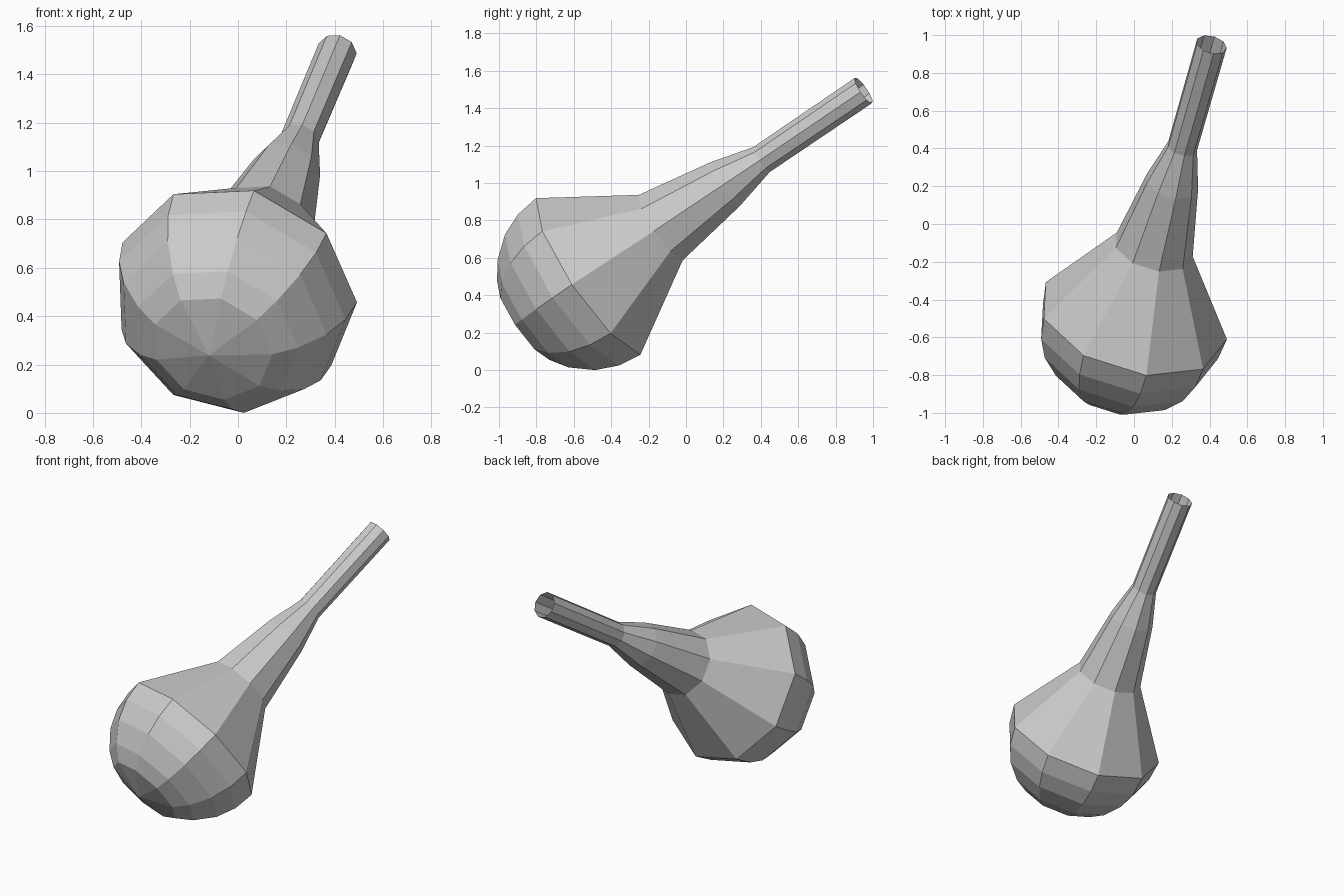
import bpy, bmesh, math
from mathutils import Vector

if "Cube" in bpy.data.objects:
    bpy.data.objects.remove(bpy.data.objects["Cube"])

SIDES = 9
tip = Vector((0.41, 0.95, 1.495))           # centre of the open neck end
axis = Vector((0.23, 0.806, 0.546)).normalized()
u = Vector((0.15, -0.555, 0.832))
u = (u - axis * u.dot(axis)).normalized()
v = axis.cross(u)

# profile: (distance back from the tip, radius)
profile = [(0, 0.083), (0.674, 0.081), (0.912, 0.143), (1.337, 0.214)]
R, CENTRE = 0.511, 1.805
for deg in (90, 75, 60, 43, 30):
    a = math.radians(deg)
    profile.append((CENTRE + R * math.cos(a), R * math.sin(a)))

bm = bmesh.new()
rings = []
for dist, rad in profile:
    ring = []
    for i in range(SIDES):
        a = 2 * math.pi * i / SIDES
        ring.append(bm.verts.new(tip - axis * dist + (u * math.cos(a) + v * math.sin(a)) * rad))
    rings.append(ring)

# neck and bulb walls
for r0, r1 in zip(rings, rings[1:]):
    for i in range(SIDES):
        j = (i + 1) % SIDES
        bm.faces.new((r0[i], r1[i], r1[j], r0[j]))

# rounded end closes to a single pole
pole = bm.verts.new(tip - axis * (CENTRE + R * 0.975))
for i in range(SIDES):
    bm.faces.new((rings[-1][i], pole, rings[-1][(i + 1) % SIDES]))
bmesh.ops.recalc_face_normals(bm, faces=bm.faces[:])

mesh = bpy.data.meshes.new("bulb_with_neck")
bm.to_mesh(mesh)
bm.free()
obj = bpy.data.objects.new("bulb_with_neck", mesh)
bpy.context.collection.objects.link(obj)
